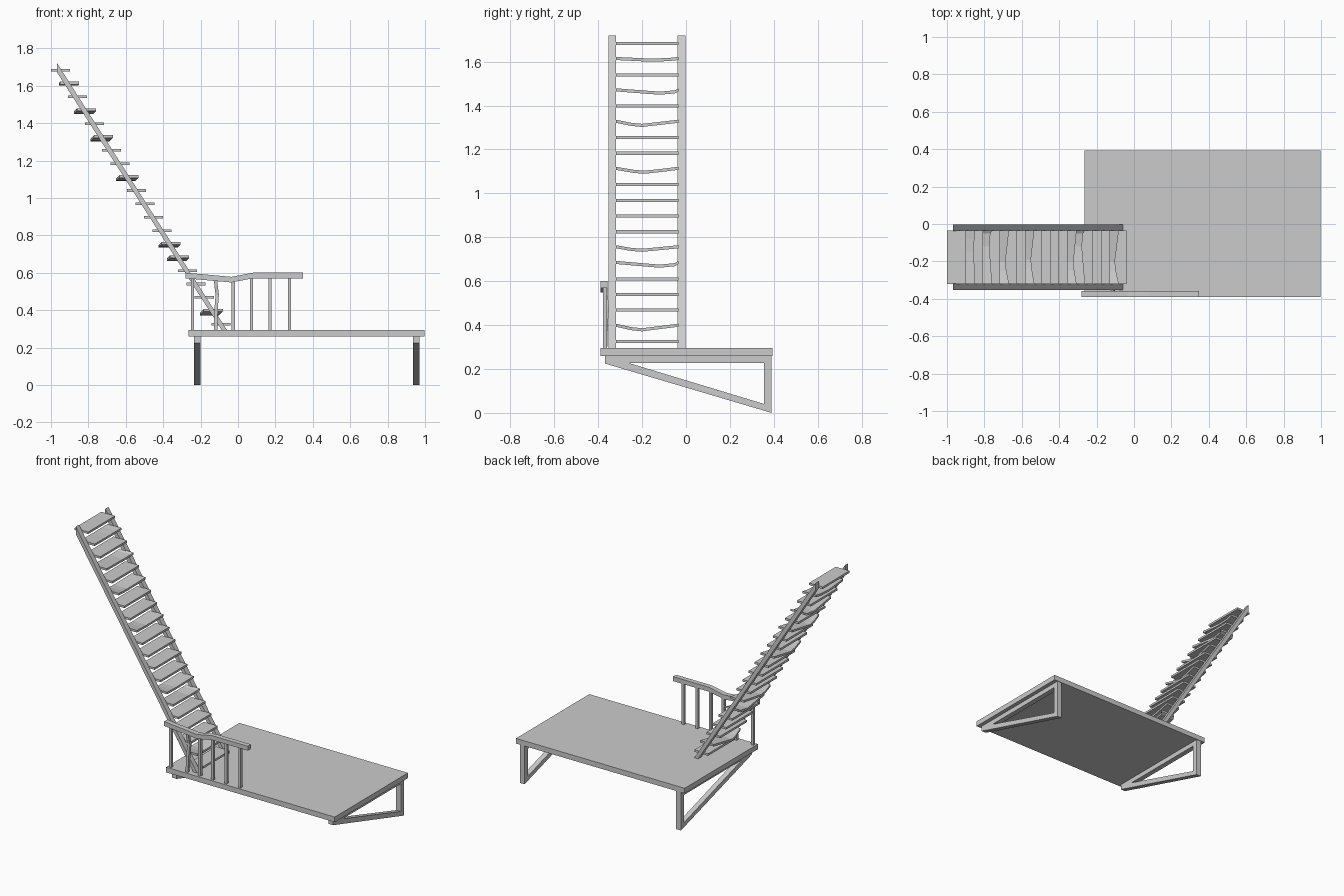
import bpy
import bmesh
from mathutils import Vector

cube = bpy.data.objects.get("Cube")
if cube:
    bpy.data.objects.remove(cube, do_unlink=True)

GREY = (0.6, 0.6, 0.6, 1)
mat = bpy.data.materials.new("plain grey")
mat.use_nodes = True
mat.diffuse_color = GREY
mat.node_tree.nodes["Principled BSDF"].inputs["Base Color"].default_value = GREY


def finish(name, bm):
    bmesh.ops.recalc_face_normals(bm, faces=bm.faces)
    mesh = bpy.data.meshes.new(name)
    bm.to_mesh(mesh)
    bm.free()
    mesh.materials.append(mat)
    obj = bpy.data.objects.new(name, mesh)
    bpy.context.collection.objects.link(obj)
    return obj


def prism(name, outline, axis, lo, hi):
    """Extrude a 2D outline along x (outline in yz) or y (outline in xz)."""
    bm = bmesh.new()
    place = (lambda a, b: (lo, a, b)) if axis == "x" else (lambda a, b: (a, lo, b))
    face = bm.faces.new([bm.verts.new(place(a, b)) for a, b in outline])
    move = Vector((hi - lo, 0, 0)) if axis == "x" else Vector((0, hi - lo, 0))
    ext = bmesh.ops.extrude_face_region(bm, geom=[face])
    verts = [v for v in ext["geom"] if isinstance(v, bmesh.types.BMVert)]
    bmesh.ops.translate(bm, verts=verts, vec=move)
    return finish(name, bm)


def box(name, x, y, z):
    return prism(name, [(x[0], z[0]), (x[1], z[0]), (x[1], z[1]), (x[0], z[1])], "y", *y)


def sweep(name, sections):
    """Join a row of four-point sections into a capped plank."""
    bm = bmesh.new()
    rings = [[bm.verts.new(p) for p in s] for s in sections]
    for a, b in zip(rings, rings[1:]):
        for i in range(4):
            j = (i + 1) % 4
            bm.faces.new((a[i], a[j], b[j], b[i]))
    bm.faces.new(rings[0])
    bm.faces.new(rings[-1])
    return finish(name, bm)


# Platform
DECK = 0.295
box("platform", (-0.265, 0.997), (-0.39, 0.393), (0.26, DECK))

# Triangular support frames
for side, x in (("right", -0.235), ("left", 0.935)):
    span = (x, x + 0.035)
    prism(side + "_bracket_beam", [(-0.37, 0.228), (0.39, 0.228), (0.39, 0.26), (-0.37, 0.26)], "x", *span)
    prism(side + "_bracket_leg", [(0.355, 0.01), (0.39, 0), (0.39, 0.23), (0.355, 0.23)], "x", *span)
    prism(side + "_bracket_brace", [(-0.37, 0.225), (0.39, 0), (0.39, 0.03), (0.355, 0.041), (-0.27, 0.23), (-0.37, 0.23)], "x", *span)

# Stair stringers
slope = [(-0.06, DECK), (-0.088, DECK), (-0.967, 1.67), (-0.967, 1.72)]
for side, y in (("front", -0.353), ("back", -0.038)):
    prism(side + "_stringer", slope, "y", y, y + 0.035)

# Stair treads: some are warped, given as the position and depth of the sag
warped = {1: (-0.15, -0.003, 0.004), 5: (-0.12, 0.014, 0.017), 6: (-0.2, 0.013, 0.008),
          11: (-0.19, 0.015, 0.012), 14: (-0.2, 0.016, 0.012),
          16: (-0.12, 0.012, 0.01), 18: (-0.15, 0.004, 0.007)}
warped[1] = (-0.2, 0.018, 0.012)
COUNT = 20
for i in range(COUNT):
    t = i / (COUNT - 1)
    x, z = -0.09 - 0.858 * t, 0.325 + 1.358 * t
    stations = [(-0.32, 0), (-0.034, 0)]
    if i in warped:
        y, sag, end = warped[i]
        stations = [(-0.32, -0.003), (y - 0.05, sag * 0.7), (y, sag), (y + 0.07, sag * 0.5), (-0.034, -0.003)]
    w, h = 0.051, 0.007
    sweep(f"tread_{i + 1}", [
        [(x + dx * w - s, y, z + dz * h - s) for dx, dz in ((-1, -1), (1, -1), (1, 1), (-1, 1))]
        for y, s in stations])

# Sagging handrail
rail = [(-0.28, 0.6), (-0.19, 0.592), (-0.035, 0.578), (0.08, 0.6), (0.347, 0.6)]
sweep("handrail", [[(x, -0.39, z - 0.03), (x, -0.357, z - 0.03), (x, -0.357, z), (x, -0.39, z)]
                   for x, z in rail])

# Railing posts, the second one crooked
for i, x in enumerate((-0.243, -0.12, -0.025, 0.072, 0.171, 0.275)):
    bends = [(DECK, 0), (0.57 if i != 2 else 0.555, 0)]
    if i == 1:
        bends = [(DECK, 0), (0.42, 0.004), (0.48, 0.009), (0.53, 0.003), (0.565, 0)]
    r = 0.009
    sweep(f"railing_post_{i + 1}", [
        [(x + dx * r + b, -0.368 + dy * r + b, z) for dx, dy in ((-1, -1), (1, -1), (1, 1), (-1, 1))]
        for z, b in bends])
